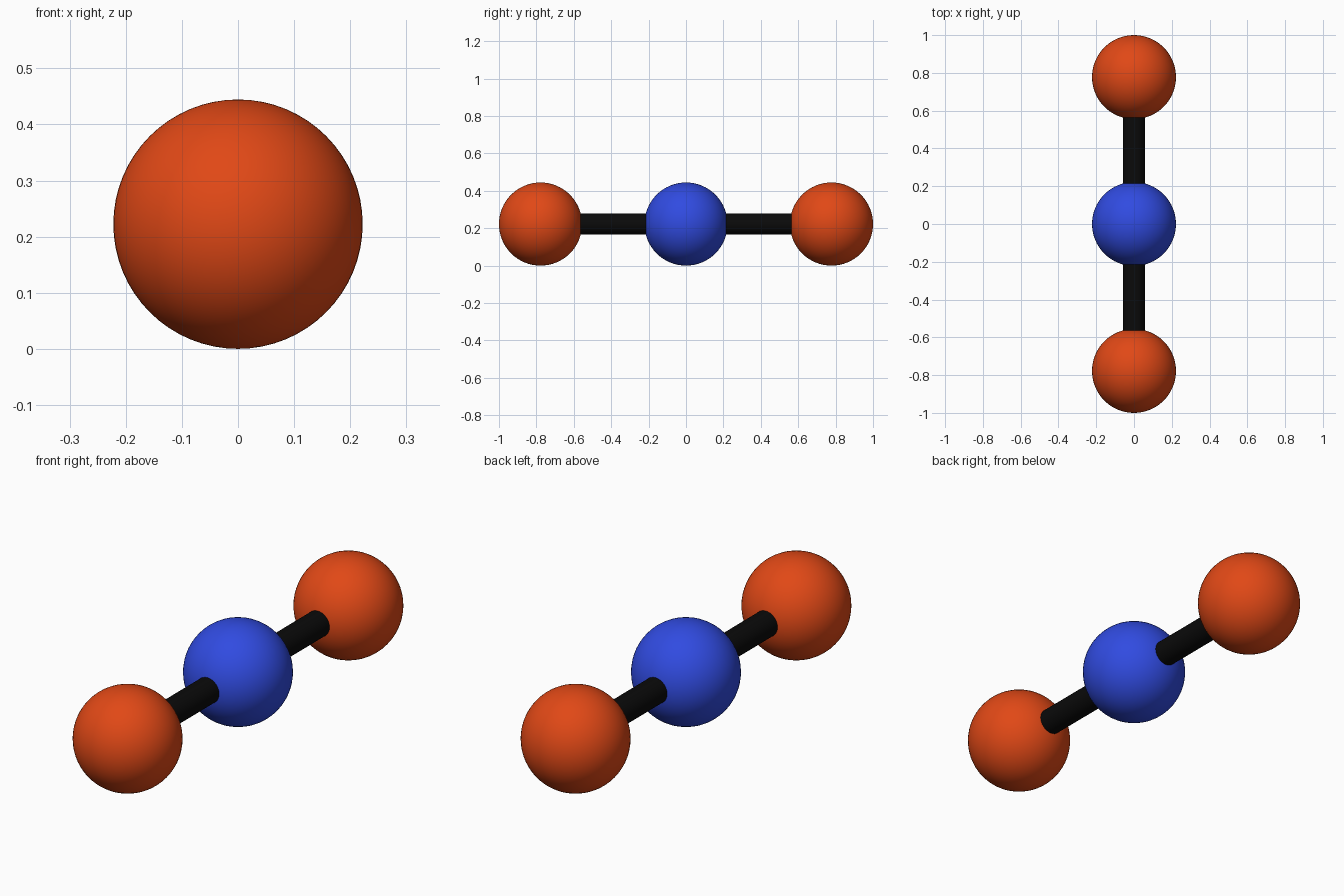
import bpy
import math

if "Cube" in bpy.data.objects:
    bpy.data.objects.remove(bpy.data.objects["Cube"])

R = 0.2222          # ball radius
SPACING = 1 - R     # centre-to-centre distance
ROD_R = 0.057


def material(name, color):
    mat = bpy.data.materials.new(name)
    mat.diffuse_color = (*color, 1)
    mat.use_nodes = True
    mat.node_tree.nodes["Principled BSDF"].inputs["Base Color"].default_value = mat.diffuse_color
    return mat


def finish(name, mat):
    obj = bpy.context.object
    obj.name = name
    obj.data.materials.append(mat)
    bpy.ops.object.shade_smooth_by_angle(angle=math.radians(40))


def ball(name, y, mat):
    bpy.ops.mesh.primitive_uv_sphere_add(segments=64, ring_count=32, radius=R,
                                         location=(0, y, R))
    finish(name, mat)


def rod(name, y, mat):
    bpy.ops.mesh.primitive_cylinder_add(vertices=32, radius=ROD_R, depth=SPACING,
                                        location=(0, y, R),
                                        rotation=(math.pi / 2, 0, 0))
    finish(name, mat)


orange = material("orange", (0.75, 0.065, 0.008))
blue = material("blue", (0.03, 0.07, 0.75))
black = material("black", (0.003, 0.003, 0.003))

# Central ball
ball("center_ball", 0, blue)

# Outer balls and connecting rods
for side, s in (("front", -1), ("back", 1)):
    ball(side + "_ball", s * SPACING, orange)
    rod(side + "_rod", s * SPACING / 2, black)
